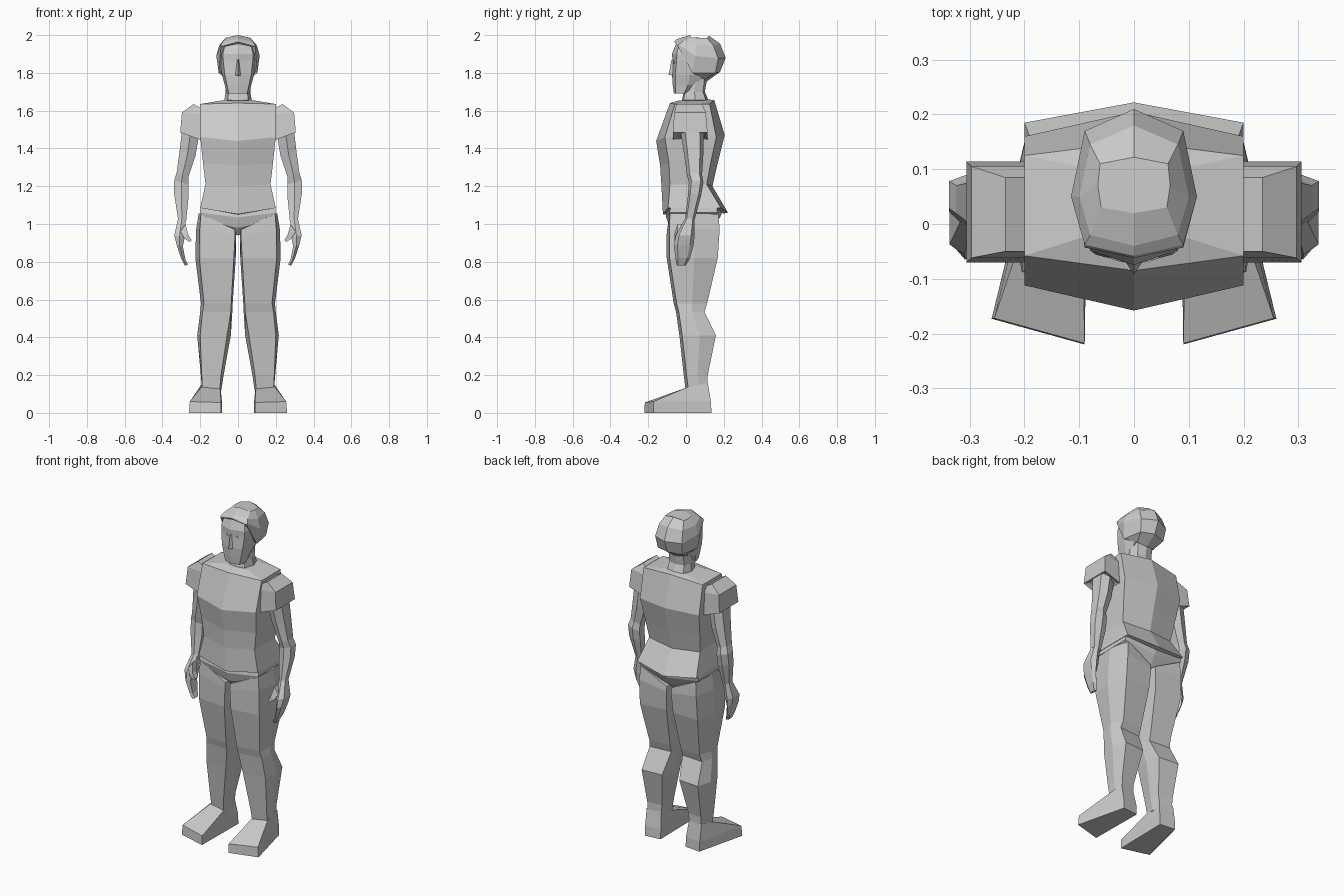
import bpy, bmesh

grey = bpy.data.materials.new("plain grey")
grey.diffuse_color = (0.6, 0.6, 0.6, 1)


def loft(name, rings, mirror=False):
    """Skin closed rings of points, cap both ends, optionally mirror across x."""
    bm = bmesh.new()
    rows = [[bm.verts.new(p) for p in r] for r in rings]
    for a, b in zip(rows, rows[1:]):
        n = len(a)
        for i in range(n):
            bm.faces.new((a[i], a[(i + 1) % n], b[(i + 1) % n], b[i]))
    bm.faces.new(rows[0][::-1])
    bm.faces.new(rows[-1])
    bmesh.ops.recalc_face_normals(bm, faces=bm.faces)
    me = bpy.data.meshes.new(name)
    bm.to_mesh(me)
    bm.free()
    me.materials.append(grey)
    ob = bpy.data.objects.new(name, me)
    bpy.context.collection.objects.link(ob)
    if mirror:
        ob.modifiers.new("mirror", 'MIRROR').use_mirror_merge = False
    return ob


def sym(half):
    """Complete a half ring that starts and ends on the centre line."""
    return half + [(-x, y, z) for x, y, z in half[-2:0:-1]]


def box_ring(xi, xo, yf, yb, zi, zo):
    """Four-cornered ring: inner/outer x, front/back y, inner/outer z."""
    return [(xi, yf, zi), (xo, yf, zo), (xo, yb, zo), (xi, yb, zi)]


def body_ring(x, fc, fs, bs, bc, zf, zs, zb):
    """Six-sided torso ring: half width, then y and z from front to back."""
    return sym([(0, fc, zf), (x, fs, zs), (x, bs, zs), (0, bc, zb)])


# shirt, with a flared hem
loft("shirt", [
    body_ring(.195, -.105, -.075, .165, .195, 1.05, 1.085, 1.055),
    body_ring(.20, -.122, -.095, .185, .222, 1.052, 1.085, 1.06),
    body_ring(.172, -.13, -.085, .11, .14, 1.2, 1.21, 1.2),
    body_ring(.185, -.137, -.09, .13, .165, 1.31, 1.32, 1.31),
    body_ring(.20, -.158, -.112, .16, .205, 1.44, 1.46, 1.47),
    body_ring(.20, -.085, -.058, .125, .15, 1.64, 1.635, 1.655),
    body_ring(.08, -.035, -.02, .1, .12, 1.655, 1.655, 1.66)])

# hips
loft("hips", [
    body_ring(.04, -.05, -.05, .10, .10, .94, .95, .94),
    body_ring(.15, -.085, -.085, .15, .14, .98, 1.01, .97),
    body_ring(.20, -.105, -.09, .165, .18, 1.035, 1.06, 1.035),
    body_ring(.197, -.105, -.08, .165, .19, 1.06, 1.09, 1.06)])


def leg_ring(z, xi, fi, fo, xo, yf, yb, dz=0):
    """Six-sided leg ring turned slightly outwards."""
    m = (yf + yb) / 2
    return [(fi, yf, z), (fo, yf + .015, z + dz), (xo, m + .01, z + dz),
            (fo - .01, yb, z + dz), (fi, yb - .01, z), (xi, m, z)]


# legs
loft("leg", [
    leg_ring(.12, .088, .097, .188, .190, -.002, .115),
    leg_ring(.20, .076, .090, .192, .197, -.012, .115),
    leg_ring(.41, .038, .058, .200, .216, -.035, .158),
    leg_ring(.535, .030, .038, .188, .200, -.053, .098),
    leg_ring(.58, .028, .036, .180, .196, -.065, .112),
    leg_ring(.82, .012, .022, .205, .226, -.102, .168),
    leg_ring(.94, .010, .016, .203, .222, -.103, .178, .03),
    leg_ring(.97, .010, .016, .196, .208, -.10, .172, .085)], True)

# feet, toes turned out
loft("foot", [
    [(.09, -.22, 0), (.26, -.173, 0), (.185, .135, 0), (.085, .125, 0)],
    [(.09, -.218, .055), (.255, -.172, .06), (.185, .132, .06), (.085, .122, .06)],
    [(.094, -.012, .125), (.195, .005, .135), (.186, .115, .16), (.095, .105, .16)]], True)

# sleeves
loft("sleeve", [
    box_ring(.20, .235, -.05, .085, 1.615, 1.635),
    box_ring(.19, .297, -.062, .105, 1.58, 1.59),
    box_ring(.195, .306, -.07, .114, 1.445, 1.485),
    box_ring(.205, .285, -.05, .095, 1.455, 1.49)], True)


def arm_ring(xi, xo, yf, yb, zi, zo):
    """Six-sided arm ring with ridges along the front and back."""
    m, z = (xi + xo) / 2, (zi + zo) / 2
    q = (yb - yf) * .18
    return [(xi, yf + q, zi), (m, yf, z), (xo, yf + q, zo),
            (xo, yb - q, zo), (m, yb, z), (xi, yb - q, zi)]


# arms
loft("arm", [
    arm_ring(.205, .295, -.03, .095, 1.48, 1.51),
    arm_ring(.225, .310, -.01, .092, 1.36, 1.38),
    arm_ring(.262, .325, .005, .085, 1.25, 1.27),
    arm_ring(.262, .338, .015, .092, 1.21, 1.23),
    arm_ring(.262, .338, .01, .08, 1.14, 1.16),
    arm_ring(.275, .318, -.005, .045, 1.01, 1.03)], True)

# hands: palm with curled fingers, and a thumb
loft("hand", [
    arm_ring(.277, .317, -.005, .045, 1.03, 1.03),
    arm_ring(.282, .337, -.055, .045, .93, .94),
    arm_ring(.292, .325, -.065, .04, .88, .89),
    arm_ring(.278, .302, -.055, .02, .81, .82),
    arm_ring(.264, .282, -.05, .0, .785, .78)], True)
loft("thumb", [
    box_ring(.278, .305, -.045, .0, 1.0, .96),
    box_ring(.264, .285, -.062, -.025, .945, .925),
    box_ring(.246, .256, -.062, -.035, .915, .905)], True)


def head_ring(z, *p):
    """Eight-sided ring from five half points given as (x, y)."""
    return sym([(x, y, z) for x, y in p])


# neck
loft("neck", [
    head_ring(1.64, (0, -.025), (.055, -.015), (.075, .05), (.055, .11), (0, .125)),
    head_ring(1.70, (0, -.012), (.05, -.005), (.065, .045), (.05, .09), (0, .10)),
    head_ring(1.79, (0, -.01), (.05, 0), (.065, .05), (.05, .10), (0, .115))])

# head
loft("head", [
    head_ring(1.69, (0, -.064), (.048, -.054), (.06, -.01), (.045, .0), (0, .0)),
    head_ring(1.735, (0, -.07), (.058, -.056), (.07, .01), (.055, .05), (0, .06)),
    head_ring(1.79, (0, -.074), (.07, -.056), (.085, .02), (.07, .10), (0, .11)),
    head_ring(1.865, (0, -.07), (.078, -.05), (.096, .03), (.08, .13), (0, .15)),
    head_ring(1.90, (0, -.075), (.08, -.048), (.097, .03), (.08, .13), (0, .15)),
    head_ring(1.96, (0, -.05), (.065, -.035), (.08, .04), (.065, .11), (0, .13))])

# nose
loft("nose", [
    [(-.016, -.068, 1.785), (.016, -.068, 1.785), (0, -.092, 1.79)],
    [(-.007, -.065, 1.87), (.007, -.065, 1.87), (0, -.077, 1.87)]])

# eyes, thin plates on the face
loft("eye", [
    [(.018, -.067, 1.855), (.033, -.062, 1.849), (.046, -.059, 1.856), (.033, -.062, 1.866)],
    [(.018, -.070, 1.855), (.033, -.067, 1.849), (.046, -.062, 1.856), (.033, -.067, 1.866)]], True)

# hair cap
loft("hair", [sym(r) for r in (
    [(0, -.052, 1.955), (.08, -.035, 1.935), (.095, .03, 1.81), (.06, .10, 1.765), (0, .11, 1.755)],
    [(0, -.062, 1.965), (.09, -.043, 1.94), (.102, .035, 1.80), (.082, .155, 1.80), (0, .18, 1.805)],
    [(0, -.058, 1.972), (.09, -.038, 1.95), (.115, .05, 1.89), (.09, .17, 1.875), (0, .21, 1.88)],
    [(0, -.04, 1.982), (.08, -.02, 1.966), (.1, .05, 1.945), (.08, .145, 1.945), (0, .18, 1.955)],
    [(0, .02, 2.0), (.06, .03, 1.987), (.066, .07, 1.985), (.062, .11, 1.985), (0, .122, 1.997)])])
